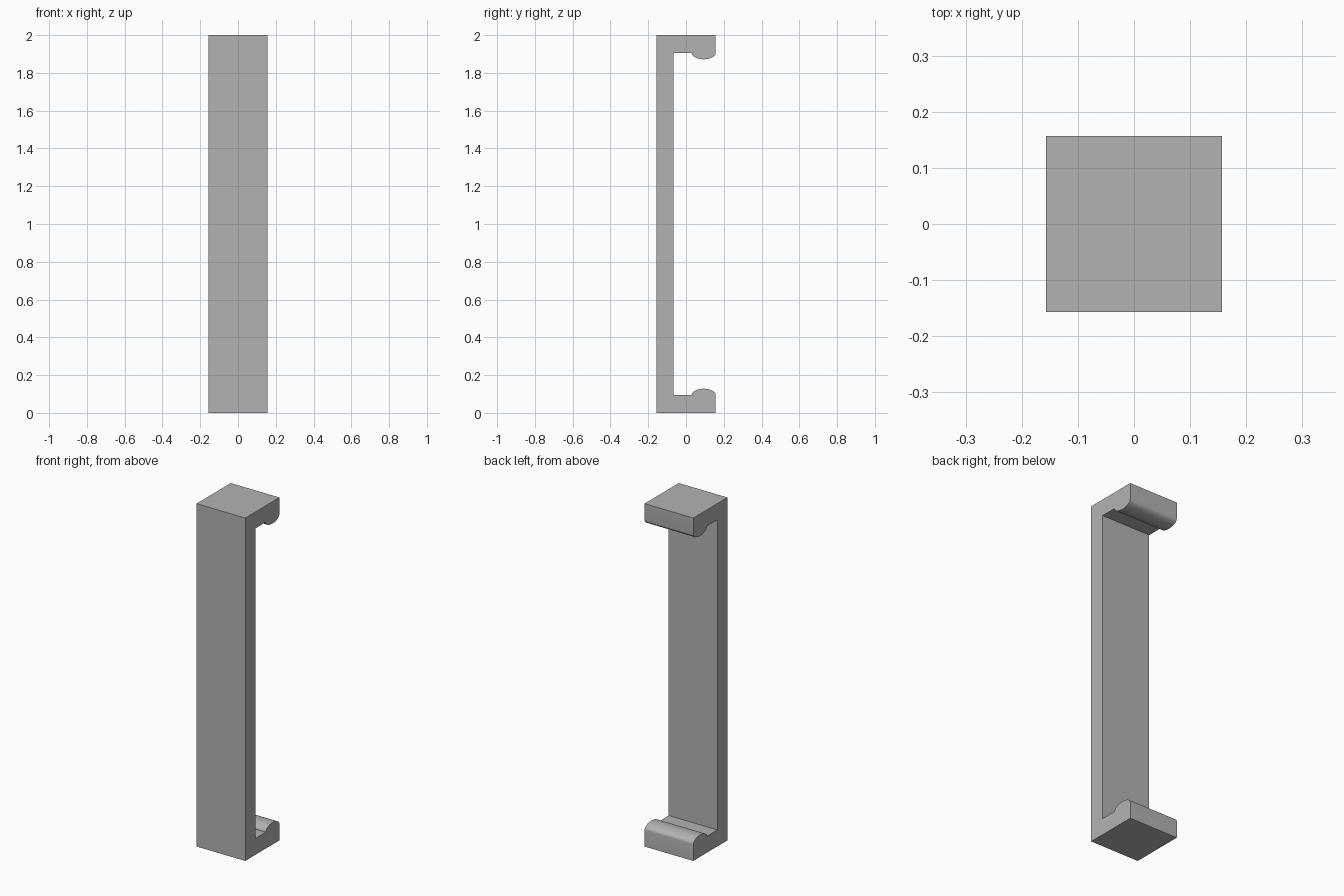
import bpy, bmesh, math

cube = bpy.data.objects.get("Cube")
if cube:
    bpy.data.objects.remove(cube, do_unlink=True)

HEIGHT = 2.0
HALF = 0.157            # half width and half depth
WALL_Y = -0.065         # inner face of the upright
ARM = 0.096             # thickness of the end arms
BEAD_Y, BEAD_RY, BEAD_RZ = 0.094, 0.063, 0.032
STEPS = 24

grey = bpy.data.materials.new("plain_grey")
grey.use_nodes = True
colour = (0.45, 0.45, 0.45, 1)
grey.diffuse_color = colour
grey.node_tree.nodes["Principled BSDF"].inputs["Base Color"].default_value = colour

# Lower half of the side profile: base, rounded bead, arm, inner corner
lower = [(-HALF, 0), (HALF, 0)]
for i in range(STEPS + 1):
    a = math.pi * i / STEPS
    lower.append((BEAD_Y + BEAD_RY * math.cos(a), ARM + BEAD_RZ * math.sin(a)))
lower.append((WALL_Y, ARM))

# Upper half mirrors the lower one
profile = lower + [(y, HEIGHT - z) for y, z in reversed(lower)]

# Extrude the profile across the width
bm = bmesh.new()
face = bm.faces.new([bm.verts.new((-HALF, y, z)) for y, z in profile])
ext = bmesh.ops.extrude_face_region(bm, geom=[face])
moved = [g for g in ext["geom"] if isinstance(g, bmesh.types.BMVert)]
bmesh.ops.translate(bm, verts=moved, vec=(2 * HALF, 0, 0))
bmesh.ops.recalc_face_normals(bm, faces=bm.faces)
mesh = bpy.data.meshes.new("clip_bracket")
bm.to_mesh(mesh)
bm.free()
mesh.materials.append(grey)

bracket = bpy.data.objects.new("clip_bracket", mesh)
bpy.context.collection.objects.link(bracket)

# Smooth the beads, keep the corners sharp
bpy.ops.object.select_all(action="DESELECT")
bracket.select_set(True)
bpy.context.view_layer.objects.active = bracket
bpy.ops.object.shade_smooth_by_angle(angle=math.radians(30))
